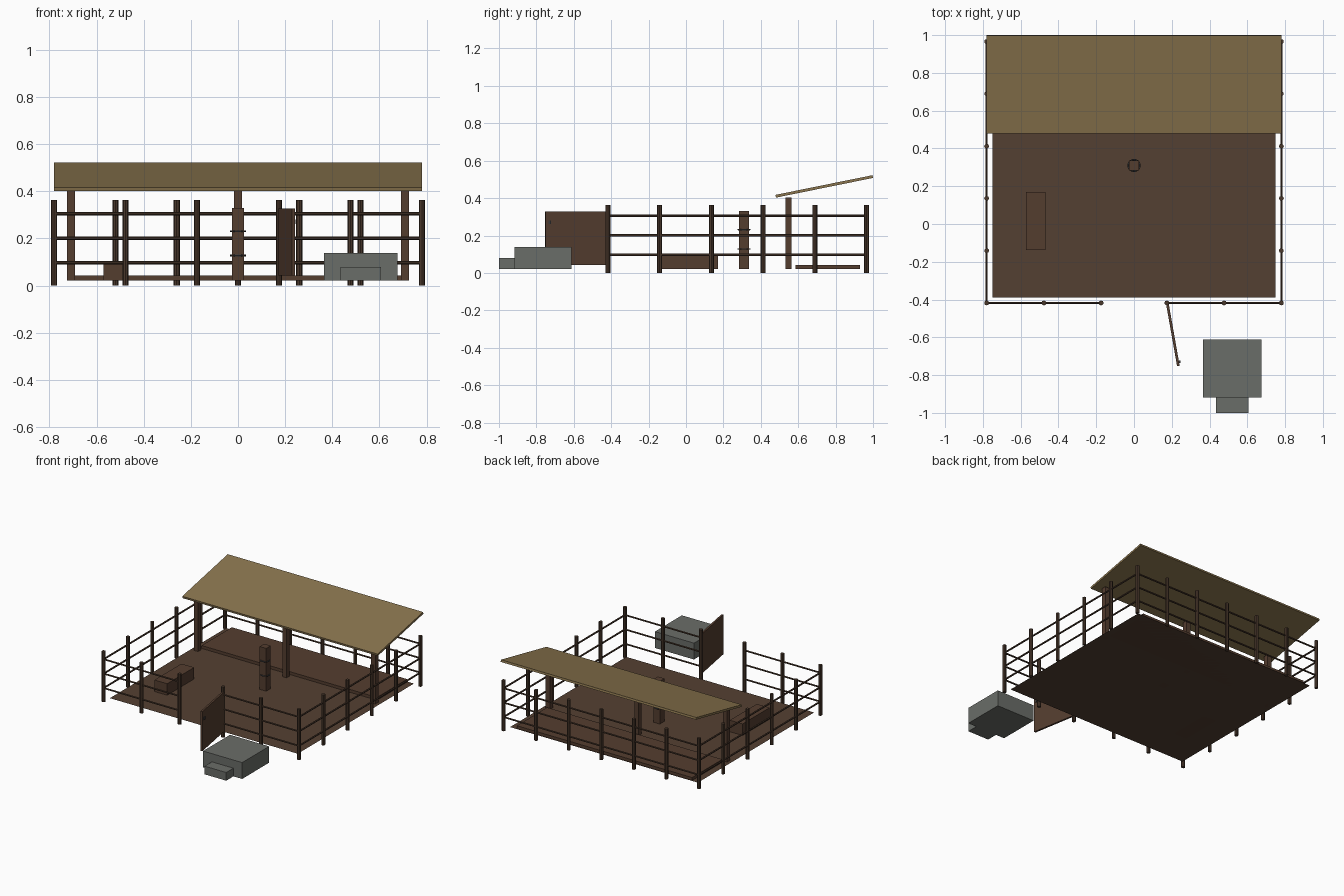
import bpy, math
from mathutils import Vector

if "Cube" in bpy.data.objects:
    bpy.data.objects.remove(bpy.data.objects["Cube"])


def srgb(r, g, b):
    return tuple((c / 255 / 12.92) if c < 10 else ((c / 255 + 0.055) / 1.055) ** 2.4 for c in (r, g, b)) + (1,)


def material(name, *rgb):
    m = bpy.data.materials.new(name)
    m.diffuse_color = srgb(*rgb)
    m.use_nodes = True
    m.node_tree.nodes["Principled BSDF"].inputs["Base Color"].default_value = m.diffuse_color
    return m


EARTH = material("brown earth", 84, 64, 50)
DARK = material("dark fence wood", 74, 56, 44)
WOOD = material("brown wood", 84, 61, 47)
THATCH = material("straw roof", 138, 117, 78)
STONE = material("grey stone", 106, 109, 104)
IRON = material("dark iron", 58, 60, 62)


def finish(name, mat):
    o = bpy.context.object
    o.name = name
    o.data.materials.append(mat)
    return o


def box(name, mat, lo, hi, rot=(0, 0, 0)):
    lo, hi = Vector(lo), Vector(hi)
    bpy.ops.mesh.primitive_cube_add(size=1, location=(lo + hi) / 2, rotation=rot)
    o = finish(name, mat)
    o.scale = hi - lo
    return o


def rod(name, mat, a, b, radius, sides):
    a, b = Vector(a), Vector(b)
    d = b - a
    bpy.ops.mesh.primitive_cylinder_add(vertices=sides, radius=radius, depth=d.length, location=(a + b) / 2,
                                        rotation=d.to_track_quat('Z', 'Y').to_euler())
    return finish(name, mat)


# Yard floor: a thin single sheet
FZ = 0.021
bpy.ops.mesh.primitive_plane_add(size=1, location=(0, 0.273, FZ))
finish("yard_floor", EARTH).scale = (1.5, 1.326, 1)

# Fence: runs of posts with three rails each
X, Y0, Y1 = 0.78, -0.418, 0.966
runs = {
    "left": ((-X, Y0), (-X, Y1), 5),
    "right": ((X, Y0), (X, Y1), 5),
    "back": ((-X, Y1), (X, Y1), 6),
    "front_left": ((-X, Y0), (-0.174, Y0), 2),
    "front_right": ((0.174, Y0), (X, Y0), 2),
}
placed = set()
for side, (a, b, n) in runs.items():
    for i in range(n + 1):
        t = i / n
        p = (round(a[0] + (b[0] - a[0]) * t, 3), round(a[1] + (b[1] - a[1]) * t, 3))
        if p not in placed:
            placed.add(p)
            rod(f"{side}_fence_post", DARK, (*p, 0), (*p, 0.364), 0.013, 8)
    for z in (0.097, 0.201, 0.305):
        rod(f"{side}_fence_rail", DARK, (*a, z), (*b, z), 0.0065, 6)

# Open gate panel, hinged at the right gate post
ga, gb = Vector((0.176, -0.418)), Vector((0.235, -0.752))
mid, d = (ga + gb) / 2, gb - ga
gate = box("gate_panel", WOOD, (mid.x - d.length / 2, mid.y - 0.007, 0.042),
           (mid.x + d.length / 2, mid.y + 0.007, 0.327), (0, 0, math.atan2(d.y, d.x)))
box("gate_latch", IRON, (0.232, -0.735, 0.262), (0.245, -0.722, 0.28))

# Sloping shelter roof on three posts, with a bedding slab below
box("shelter_roof", THATCH, (-0.78, 0.739 - 0.2647, 0.455), (0.78, 0.739 + 0.2647, 0.470), (0.2, 0, 0)).location.z = 0.4625
for x in (-0.708, 0, 0.708):
    box("shelter_post", WOOD, (x - 0.017, 0.531, FZ), (x + 0.017, 0.565, 0.402))
box("bedding_slab", WOOD, (-0.7, 0.585, FZ), (0.7, 0.93, 0.042))

# Tethering pillar with two iron rings
box("tether_pillar", WOOD, (-0.026, 0.284, FZ), (0.026, 0.336, 0.33))
for z in (0.128, 0.231):
    bpy.ops.mesh.primitive_torus_add(major_segments=16, minor_segments=6, major_radius=0.031,
                                     minor_radius=0.004, location=(0, 0.31, z))
    finish("tether_ring", IRON)

# Feed trough
box("feed_trough", WOOD, (-0.571, -0.138, FZ), (-0.469, 0.17, 0.104))

# Stone block with a step outside the gate
box("stone_block", STONE, (0.364, -0.918, FZ), (0.676, -0.611, 0.139))
box("stone_step", STONE, (0.434, -1.0, FZ), (0.606, -0.918, 0.08))
